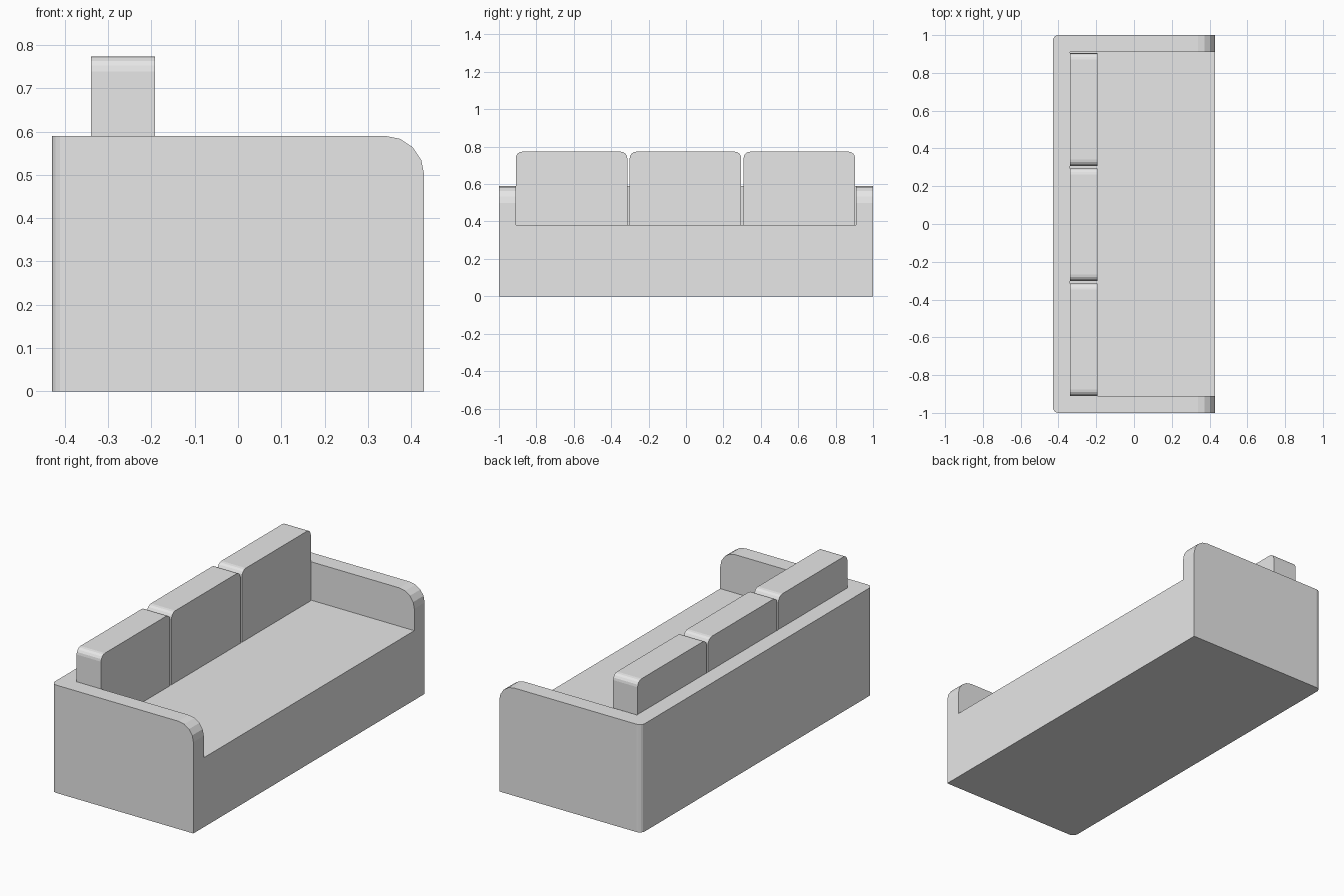
import bpy
import bmesh

default_cube = bpy.data.objects.get("Cube")
if default_cube:
    bpy.data.objects.remove(default_cube, do_unlink=True)

fabric = bpy.data.materials.new("plain grey fabric")
fabric.use_nodes = True
grey = (0.8, 0.8, 0.8, 1.0)
fabric.diffuse_color = grey
fabric.node_tree.nodes["Principled BSDF"].inputs["Base Color"].default_value = grey


def box(name, low, high, rounds=()):
    """Box between two corners; rounds lists (edge test, radius) pairs."""
    bm = bmesh.new()
    bmesh.ops.create_cube(bm, size=1)
    for v in bm.verts:
        v.co = [h if c > 0 else l for c, l, h in zip(v.co, low, high)]
    for test, radius in rounds:
        edges = [e for e in bm.edges if all(test(v.co) for v in e.verts)]
        bmesh.ops.bevel(bm, geom=edges, offset=radius, segments=4,
                        profile=0.5, affect='EDGES')
    bmesh.ops.recalc_face_normals(bm, faces=bm.faces)
    mesh = bpy.data.meshes.new(name)
    bm.to_mesh(mesh)
    bm.free()
    mesh.materials.append(fabric)
    obj = bpy.data.objects.new(name, mesh)
    bpy.context.collection.objects.link(obj)
    return obj


DEPTH, WIDTH, ARM_TOP = 0.43, 1.0, 0.59
SEAT, INNER_BACK, INNER_ARM = 0.38, -0.34, 0.91
EPS = 0.001

# Body: solid block with rounded arm fronts and rounded rear corners
body = box("sofa_body", (-DEPTH, -WIDTH, 0), (DEPTH, WIDTH, ARM_TOP), [
    (lambda c: c.x > DEPTH - EPS and c.z > ARM_TOP - EPS, 0.09),
])
bm = bmesh.new()
bm.from_mesh(body.data)
rear_corners = [e for e in bm.edges
                if all(v.co.x < EPS - DEPTH for v in e.verts)
                and abs(e.verts[0].co.z - e.verts[1].co.z) > ARM_TOP / 2]
bmesh.ops.bevel(bm, geom=rear_corners, offset=0.03, segments=4,
                profile=0.5, affect='EDGES')
bm.to_mesh(body.data)
bm.free()

# Seat recess, open at the front and top
cutter = box("seat_cutter", (INNER_BACK, -INNER_ARM, SEAT), (1, INNER_ARM, 1))
cutter.hide_render = True
recess = body.modifiers.new("seat recess", 'BOOLEAN')
recess.operation = 'DIFFERENCE'
recess.solver = 'EXACT'
recess.object = cutter
bpy.context.view_layer.objects.active = body
bpy.ops.object.modifier_apply(modifier=recess.name)
bpy.data.objects.remove(cutter, do_unlink=True)

# Three back cushions with rounded upper side edges
CUSHION_TOP, CUSHION_WIDTH, PITCH = 0.773, 0.596, 0.609
for i, side in enumerate(("right", "middle", "left")):
    y0 = -INNER_ARM + i * PITCH
    y1 = y0 + CUSHION_WIDTH
    cushion = box(f"back_cushion_{side}", (INNER_BACK, y0, SEAT),
                  (-0.192, y1, CUSHION_TOP), [
        (lambda c: c.z > CUSHION_TOP - EPS and c.y < y0 + EPS, 0.034),
        (lambda c: c.z > CUSHION_TOP - EPS and c.y > y1 - EPS, 0.034),
    ])
